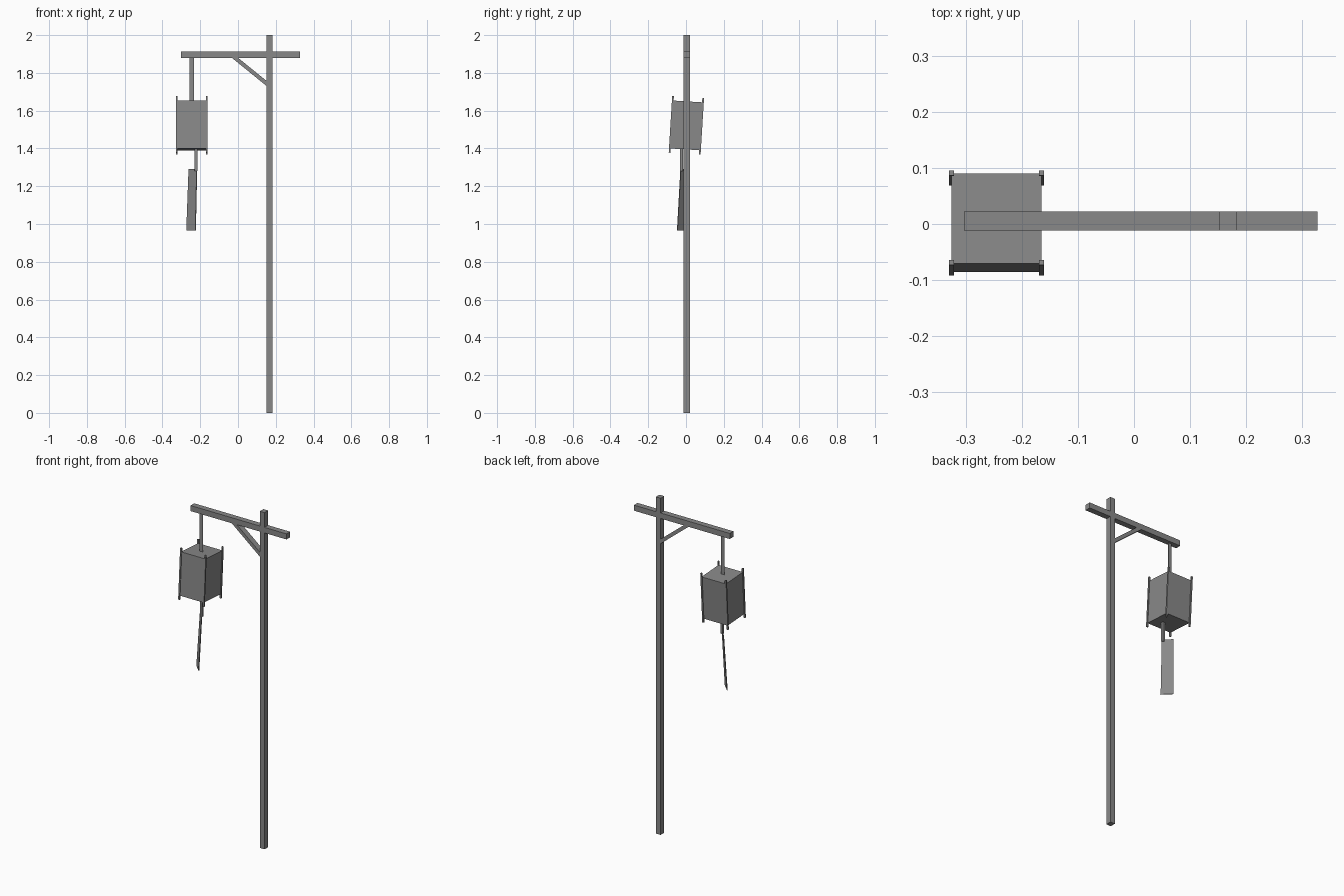
import bpy, bmesh, math
from mathutils import Matrix, Vector

default = bpy.data.objects.get("Cube")
if default:
    bpy.data.objects.remove(default, do_unlink=True)

grey = bpy.data.materials.new("weathered_grey")
grey.use_nodes = True
colour = (0.25, 0.25, 0.25, 1)
grey.diffuse_color = colour
grey.node_tree.nodes["Principled BSDF"].inputs["Base Color"].default_value = colour


def finish(name, bm):
    bmesh.ops.recalc_face_normals(bm, faces=bm.faces)
    mesh = bpy.data.meshes.new(name)
    bm.to_mesh(mesh)
    bm.free()
    mesh.materials.append(grey)
    obj = bpy.data.objects.new(name, mesh)
    bpy.context.collection.objects.link(obj)
    return obj


def box(name, size, centre, frame=Matrix()):
    bm = bmesh.new()
    bmesh.ops.create_cube(bm, size=1)
    bm.transform(frame @ Matrix.Translation(centre) @ Matrix.Diagonal((*size, 1)))
    return finish(name, bm)


def prism(name, outline, offset):
    """Extrude a flat outline along an offset."""
    bm = bmesh.new()
    face = bm.faces.new([bm.verts.new(p) for p in outline])
    side = bmesh.ops.extrude_face_region(bm, geom=[face])["geom"]
    verts = [g for g in side if isinstance(g, bmesh.types.BMVert)]
    bmesh.ops.translate(bm, verts=verts, vec=offset)
    return finish(name, bm)


# Timber frame
DEPTH, MID = 0.034, 0.005
box("post", (0.031, DEPTH, 2), (0.167, MID, 1))
box("crossbeam", (0.63, DEPTH, 0.033), (0.012, MID, 1.896))
front = MID - DEPTH / 2
prism("brace", [(x, front, z) for x, z in
                ((-0.033, 1.88), (0, 1.88), (0.152, 1.757), (0.152, 1.73))],
      (0, DEPTH, 0))

# Hanging strap
box("hanger", (0.023, 0.004, 0.25), (-0.245, MID, 1.765))

# Tilted lantern with a rod on each corner
tilt = Matrix.Translation((-0.245, 0.002, 1.522)) @ Matrix.Rotation(math.radians(-3.5), 4, 'X')
WIDTH, HEIGHT = 0.16, 0.254
box("lantern_body", (WIDTH, WIDTH, HEIGHT), (0, 0, 0), tilt)
for sx, side in ((-1, "right"), (1, "left")):
    for sy, end in ((-1, "front"), (1, "back")):
        box(f"corner_rod_{end}_{side}", (0.009, 0.009, 0.3),
            (sx * WIDTH / 2, sy * WIDTH / 2, 0), tilt)

# Cord and the slanted tag below the lantern
box("tag_cord", (0.014, 0.014, 0.13), (-0.222, -0.024, 1.345))
prism("tag", [(-0.262, 0.017, 1.29), (-0.219, -0.03, 1.29),
              (-0.226, -0.048, 0.965), (-0.274, 0, 0.965)],
      Vector((0.003, 0.003, 0)))
